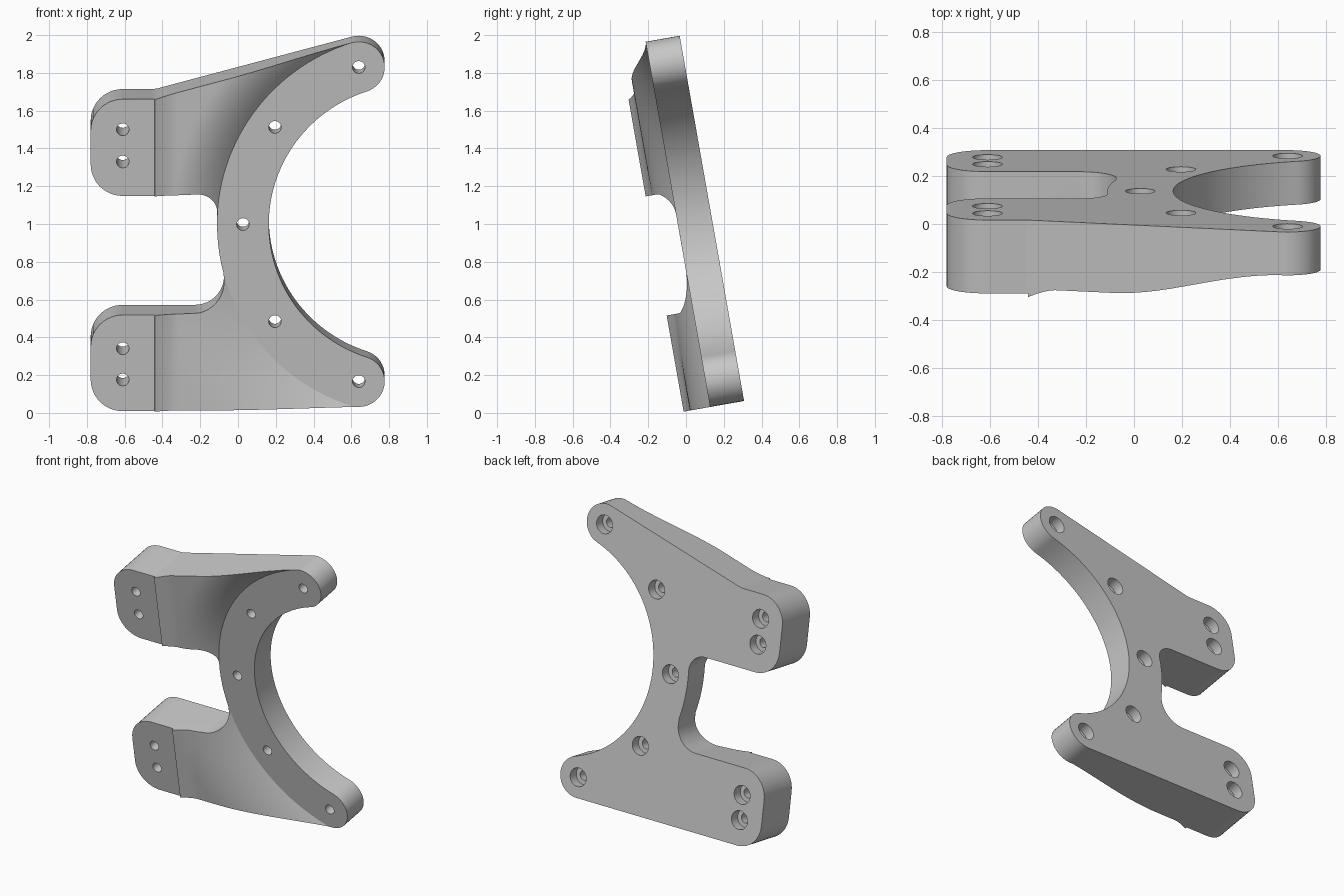
import bpy, bmesh
from math import sin, cos, tan, radians, hypot
from mathutils import Matrix, Vector

cube = bpy.data.objects.get("Cube")
if cube:
    bpy.data.objects.remove(cube, do_unlink=True)

# Plate space is (x, height along plate, thickness); the plate leans forward
LEAN = radians(10)
S, C = sin(LEAN), cos(LEAN)
PLACE = Matrix(((1, 0, 0, 0), (0, -S, -C, 0.308), (0, C, -S, 0.06), (0, 0, 0, 1)))

CX, CW = 0.914, 0.985            # centre of the curved band
R_HOLE, CAP = 0.888, 0.137
R_OUT, R_IN = R_HOLE + CAP, R_HOLE - CAP
BAND_T, ARM_T, PAD_T, RIDGE_T = 0.183, 0.291, 0.31, 0.325
RIDGE_X = -0.44

grey = bpy.data.materials.new("satin_grey")
grey.use_nodes = True
colour = (0.57, 0.57, 0.57, 1)
grey.diffuse_color = colour
grey.node_tree.nodes["Principled BSDF"].inputs["Base Color"].default_value = colour


def extrude_to(bm, height):
    """Close a sheet into a solid whose far side is flat, facing outward."""
    for g in bmesh.ops.extrude_face_region(bm, geom=bm.faces[:])["geom"]:
        if isinstance(g, bmesh.types.BMVert):
            g.co.z = height
    bm.normal_update()
    bmesh.ops.recalc_face_normals(bm, faces=bm.faces[:])
    if bm.calc_volume(signed=True) < 0:
        bmesh.ops.reverse_faces(bm, faces=bm.faces[:])


def make_object(name, bm):
    bm.transform(PLACE)
    bm.normal_update()
    mesh = bpy.data.meshes.new(name)
    bm.to_mesh(mesh)
    bm.free()
    mesh.materials.append(grey)
    obj = bpy.data.objects.new(name, mesh)
    bpy.context.collection.objects.link(obj)
    return obj


def arc(cx, cy, r, a0, a1, n):
    angles = [radians(a0 + (a1 - a0) * i / n) for i in range(n + 1)]
    return [(cx + r * cos(a), cy + r * sin(a)) for a in angles]


def rounded(prev, corner, following, r, n=12):
    """Points of a fillet of radius r at a corner."""
    p = Vector(corner)
    a = (Vector(prev) - p).normalized()
    b = (Vector(following) - p).normalized()
    half = a.angle(b) / 2
    centre = p + (a + b).normalized() * (r / sin(half))
    start = p + a * (r / tan(half)) - centre
    end = p + b * (r / tan(half)) - centre
    sweep = start.angle_signed(end)
    return [tuple(centre + Matrix.Rotation(-sweep * i / n, 2) @ start) for i in range(n + 1)]


def band_point(deg, r):
    a = radians(deg)
    return (CX - r * cos(a), CW + r * sin(a))


# Outline of the bracket: lower end, inner curve, upper end, then the two pads
end_low, end_high = band_point(-72, R_HOLE), band_point(72, R_HOLE)
outline = arc(*end_low, CAP, -90, 72, 20)
outline += arc(CX, CW, R_IN, 252, 108, 56)[1:-1]
outline += arc(*end_high, CAP, -72, 105, 22)
spine = [band_point(a, R_OUT) for a in (2.5, 0, -3, -6, -9, -12, -15)]
left = [(RIDGE_X, 1.68, 0.15), (-0.78, 1.68, 0.17), (-0.78, 1.16, 0.17), (-0.1, 1.16, 0.115)]
left += [(x, w, 0) for x, w in spine]
left += [(-0.065, 0.52, 0.155), (-0.78, 0.52, 0.17), (-0.78, 0.003, 0.17)]
chain = [outline[-1]] + [c[:2] for c in left] + [outline[0]]
for i, (x, w, r) in enumerate(left):
    outline += rounded(chain[i], (x, w), chain[i + 2], r) if r else [(x, w)]

bm = bmesh.new()
bm.faces.new([bm.verts.new((x, w, 0)) for x, w in outline])
extrude_to(bm, 0.4)
bracket = make_object("bracket", bm)


# Front relief: arms swell from the band up to a small ridge beside each pad
def arm_height(x, w):
    d = max(0, hypot(x - CX, w - CW) - R_OUT)
    blend = min(1, max(0, (w - 0.6) / 0.5))
    reach = 0.45 + (0.25 - 0.45) * blend
    t = BAND_T + (ARM_T - BAND_T) * (1 - (1 - min(1, d / reach)) ** 2)
    ridge = max(0, 1 - (x - RIDGE_X) / 0.11)
    return t + (RIDGE_T - t) * ridge ** 1.5


bm = bmesh.new()
rows = []
for i in range(73):
    a = -90 + i * 2.5
    x0, w0 = band_point(a, R_OUT)
    w1 = CW + 1.2 * sin(radians(a))
    row = [(1.3, w0, BAND_T), (x0, w0, BAND_T)]
    for k in range(1, 31):
        s = 1 - (1 - k / 30) ** 1.3
        x, w = x0 + (RIDGE_X - x0) * s, w0 + (w1 - w0) * s
        row.append((x, w, arm_height(x, w)))
    row += [(RIDGE_X - 0.002, w1, PAD_T), (-1, w1, PAD_T)]
    rows.append([bm.verts.new(p) for p in row])
for lo, hi in zip(rows, rows[1:]):
    for k in range(len(lo) - 1):
        bm.faces.new((lo[k], lo[k + 1], hi[k + 1], hi[k]))
extrude_to(bm, 0.6)
cutters = [make_object("relief_cutter", bm)]

# Bolt holes along the band and in the pads, counterbored from the back
holes = [band_point(a, R_HOLE) for a in (-72, -36, 0, 36, 72)]
holes += [(-0.61, w) for w in (0.172, 0.34, 1.344, 1.517)]
for name, r, bottom, top in (("bolt_hole_cutter", 0.033, -0.1, 0.5),
                             ("counterbore_cutter", 0.062, -0.1, 0.07)):
    bm = bmesh.new()
    for x, w in holes:
        bmesh.ops.create_cone(bm, cap_ends=True, segments=32, radius1=r, radius2=r,
                              depth=top - bottom,
                              matrix=Matrix.Translation((x, w, (top + bottom) / 2)))
    cutters.append(make_object(name, bm))

# Carve the bracket and tidy up
bpy.ops.object.select_all(action="DESELECT")
bpy.context.view_layer.objects.active = bracket
bracket.select_set(True)
for cutter in cutters:
    mod = bracket.modifiers.new(cutter.name, "BOOLEAN")
    mod.operation, mod.solver, mod.object = "DIFFERENCE", "EXACT", cutter
    bpy.ops.object.modifier_apply(modifier=mod.name)
    bpy.data.objects.remove(cutter, do_unlink=True)
bpy.ops.object.shade_smooth_by_angle(angle=radians(20))
